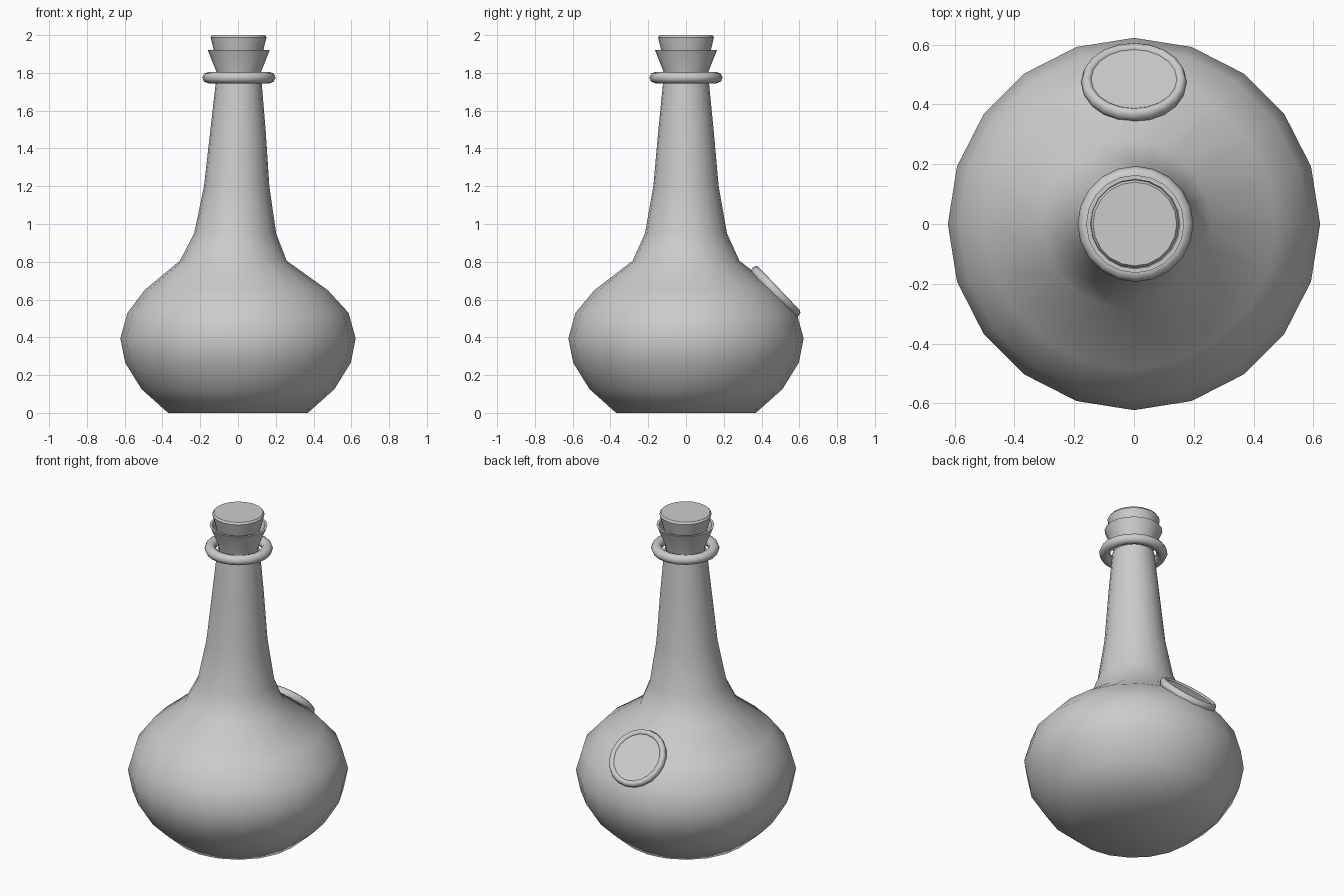
import bpy
import bmesh
import math
from mathutils import Matrix, Vector

if "Cube" in bpy.data.objects:
    bpy.data.objects.remove(bpy.data.objects["Cube"])


def lathe(name, profile, sides=20, closed=False, caps=True, angle=None, matrix=None):
    """Revolve (radius, z, x offset) points around the z axis."""
    bm = bmesh.new()
    rings = []
    for r, z, dx in profile:
        ring = []
        for i in range(sides):
            a = 2 * math.pi * i / sides
            ring.append(bm.verts.new((dx + r * math.cos(a), r * math.sin(a), z)))
        rings.append(ring)
    pairs = list(zip(rings, rings[1:]))
    if closed:
        pairs.append((rings[-1], rings[0]))
    for lower, upper in pairs:
        for i in range(sides):
            j = (i + 1) % sides
            bm.faces.new((lower[i], lower[j], upper[j], upper[i]))
    if caps and not closed:
        bm.faces.new(rings[0][::-1])
        bm.faces.new(rings[-1])
    bmesh.ops.recalc_face_normals(bm, faces=bm.faces)
    if matrix:
        bm.transform(matrix)
    mesh = bpy.data.meshes.new(name)
    bm.to_mesh(mesh)
    bm.free()
    obj = bpy.data.objects.new(name, mesh)
    bpy.context.collection.objects.link(obj)
    bpy.ops.object.select_all(action='DESELECT')
    obj.select_set(True)
    bpy.context.view_layer.objects.active = obj
    if angle is None:
        bpy.ops.object.shade_smooth()
    else:
        bpy.ops.object.shade_smooth_by_angle(angle=math.radians(angle))
    return obj


def oval(r, z, rr, rz, dx=0.0, n=8):
    """Oval cross-section for a ring."""
    return [(r + rr * math.cos(2 * math.pi * i / n),
             z + rz * math.sin(2 * math.pi * i / n), dx) for i in range(n)]


# Squat body with tapering, slightly leaning neck
lathe("bottle_body", [
    (0.37, 0.0, 0), (0.51, 0.125, 0), (0.597, 0.265, 0), (0.623, 0.395, 0),
    (0.585, 0.53, 0), (0.485, 0.65, -0.01), (0.283, 0.805, -0.025),
    (0.217, 0.95, -0.015), (0.173, 1.2, -0.007), (0.146, 1.5, 0.0),
    (0.12, 1.765, 0.004)], angle=60)

# String ring around the neck
lathe("neck_ring", oval(0.162, 1.775, 0.032, 0.03, 0.005), sides=20, closed=True)

# Flared open lip
lathe("bottle_lip", [
    (0.11, 1.76, 0.004), (0.116, 1.8, 0.004), (0.164, 1.92, 0.004),
    (0.15, 1.92, 0.004), (0.124, 1.865, 0.004), (0.10, 1.82, 0.004)],
    sides=20, closed=True, angle=35)

# Cork stopper
lathe("cork", [
    (0.105, 1.82, 0.003), (0.129, 1.91, 0.003), (0.148, 1.988, 0.003),
    (0.14, 2.0, 0.003)], sides=20, angle=40)

# Round seal set on the back shoulder
normal = Vector((0, 0.72, 0.69)).normalized()
tilt = Vector((0, 0, 1)).rotation_difference(normal).to_matrix().to_4x4()
seat = Matrix.Translation((0, 0.478, 0.645)) @ tilt
lathe("seal_ring", oval(0.158, -0.005, 0.019, 0.025), sides=20, closed=True, matrix=seat)
lathe("seal_disc", [(0.15, -0.02, 0), (0.15, 0.009, 0)], sides=20, angle=30, matrix=seat)
